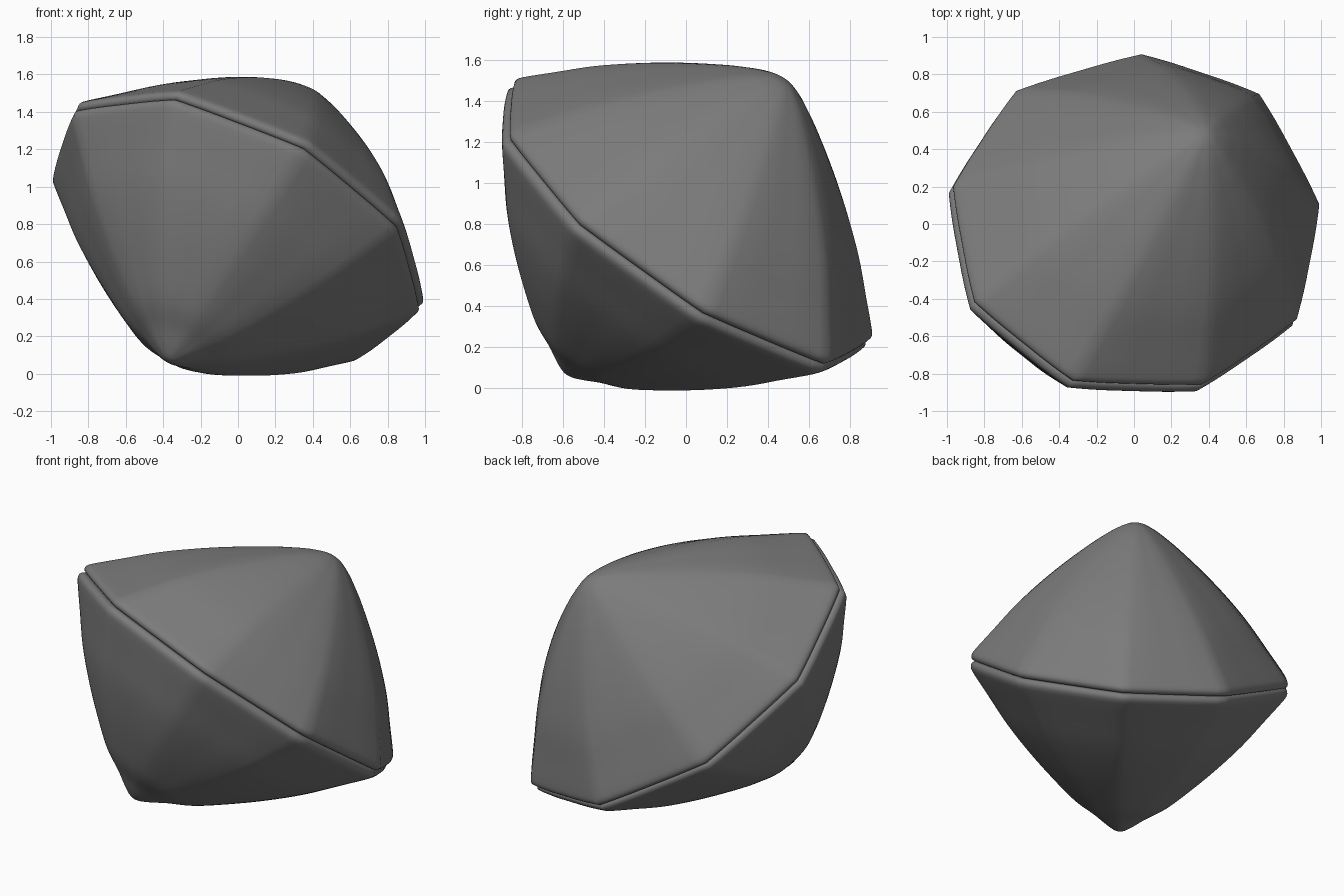
import bpy, bmesh
from mathutils import Vector

if "Cube" in bpy.data.objects:
    bpy.data.objects.remove(bpy.data.objects["Cube"])

# Tilted nine-sided seam shared by both halves (plan corners, height from the tilt plane)
CENTRE = Vector((0, 0, 0.80))
PLAN = [(-.985, .19), (-.87, -.43), (-.34, -.855), (.36, -.875), (.865, -.53),
        (.985, .08), (.66, .68), (.02, .895), (-.65, .70)]
SEAM = [Vector((x, y, -.40 * x - .64 * y)) for x, y in PLAN]
STEPS = 12
N = len(SEAM) * STEPS
OUTLINE = [SEAM[i].lerp(SEAM[(i + 1) % len(SEAM)], k / STEPS)
           for i in range(len(SEAM)) for k in range(STEPS)]
# Moving average of the outline gives a version with rounded corners
ROUNDED = [sum((OUTLINE[(i + k) % N] for k in range(-4, 5)), Vector()) / 9 for i in range(N)]

dark = bpy.data.materials.new("dark_grey")
dark.diffuse_color = (0.2, 0.2, 0.2, 1)
dark.use_nodes = True
dark.node_tree.nodes["Principled BSDF"].inputs["Base Color"].default_value = dark.diffuse_color


def refine(points, steps=4):
    """Catmull-Rom smoothing of a profile."""
    p = [Vector(q) for q in points]
    p = [p[0]] + p + [p[-1]]
    out = []
    for a, b, c, d in zip(p, p[1:], p[2:], p[3:]):
        for k in range(steps):
            t = k / steps
            out.append(0.5 * (2 * b + (c - a) * t + (2 * a - 5 * b + 4 * c - d) * t * t
                              + (3 * b - 3 * c + d - a) * t ** 3))
    return out


def make_half(name, axis, profile):
    """Loft rings from the seam to the peak; corners soften towards the peak."""
    bm = bmesh.new()
    rings = []
    for r, s in refine(profile):
        soft = 0.2 + 0.8 * s
        rings.append([bm.verts.new(CENTRE + axis * s + OUTLINE[i].lerp(ROUNDED[i], soft) * r)
                      for i in range(N)])
    tip = bm.verts.new(CENTRE + axis)
    for a, b in zip(rings, rings[1:]):
        for i in range(N):
            j = (i + 1) % N
            bm.faces.new((a[i], a[j], b[j], b[i]))
    for i in range(N):
        bm.faces.new((rings[-1][i], rings[-1][(i + 1) % N], tip))
    bm.faces.new(rings[0])
    bmesh.ops.recalc_face_normals(bm, faces=bm.faces)
    mesh = bpy.data.meshes.new(name)
    bm.to_mesh(mesh)
    bm.free()
    for f in mesh.polygons:
        f.use_smooth = len(f.vertices) < 5
    mesh.materials.append(dark)
    obj = bpy.data.objects.new(name, mesh)
    bpy.context.collection.objects.link(obj)
    return obj


# Rounded lip, then a gently bulging flank
RIM = [(.96, 0), (.985, .004), (.998, .02), (.998, .045), (.975, .085)]
FLANK = [(.88, .213), (.75, .385), (.60, .55), (.45, .695), (.30, .825)]

# Upper half: blunt rounded peak
make_half("upper_shell", Vector((.38, .48, .70)),
          RIM + FLANK + [(.22, .888), (.14, .945), (.06, .988), (.01, 1)])

# Lower half: tighter peak
make_half("lower_shell", Vector((-.37, -.58, -.73)),
          RIM + FLANK + [(.17, .905), (.09, .96), (.04, .99), (.01, 1)])
